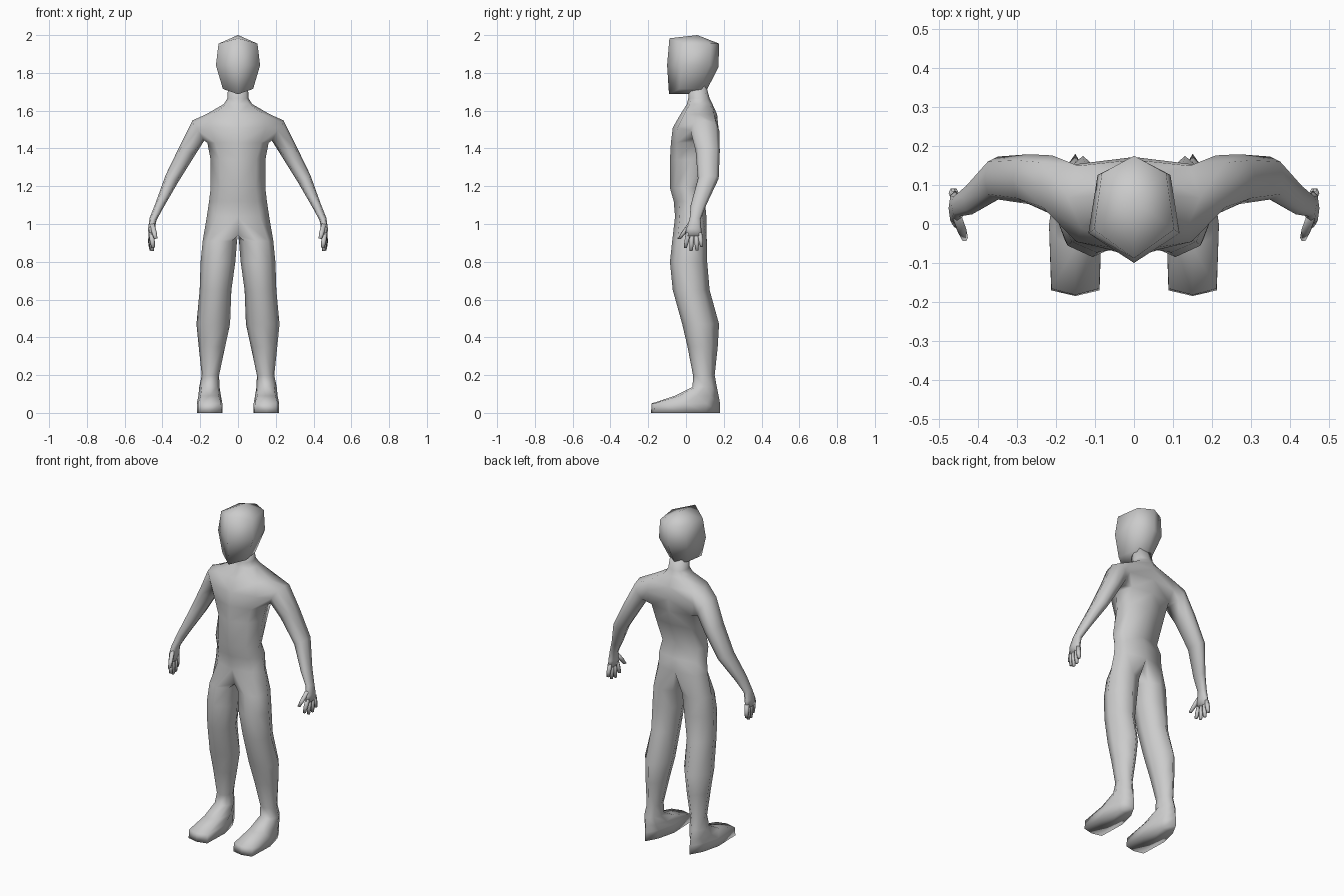
import bpy
import bmesh
from math import cos, sin, pi, copysign
from mathutils import Vector

if "Cube" in bpy.data.objects:
    bpy.data.objects.remove(bpy.data.objects["Cube"], do_unlink=True)

clay = bpy.data.materials.new("clay grey")
clay.use_nodes = True
clay.diffuse_color = (0.6, 0.6, 0.6, 1)
clay.node_tree.nodes["Principled BSDF"].inputs["Base Color"].default_value = (0.6, 0.6, 0.6, 1)


def add_ring(bm, points):
    return [bm.verts.new(p) for p in points]


def bridge(bm, rings, closed=True):
    """Quads between neighbouring rings of equal count."""
    for a, b in zip(rings, rings[1:]):
        n = len(a)
        for i in range(n if closed else n - 1):
            j = (i + 1) % n
            bm.faces.new((a[i], a[j], b[j], b[i]))


def fan(bm, ring, tip):
    """Close a ring with triangles to a point."""
    v = bm.verts.new(tip)
    for i in range(len(ring)):
        bm.faces.new((ring[i], ring[(i + 1) % len(ring)], v))


def finish(name, bm, mirror=False):
    """Turn the bmesh into a smooth grey object, optionally welded to its mirror image."""
    if mirror:
        bmesh.ops.mirror(bm, geom=bm.verts[:] + bm.edges[:] + bm.faces[:],
                         axis="X", merge_dist=0.0005)
        bmesh.ops.remove_doubles(bm, verts=bm.verts[:], dist=0.0005)
    bmesh.ops.recalc_face_normals(bm, faces=bm.faces[:])
    for f in bm.faces:
        f.smooth = True
    mesh = bpy.data.meshes.new(name)
    bm.to_mesh(mesh)
    bm.free()
    mesh.materials.append(clay)
    bpy.context.collection.objects.link(bpy.data.objects.new(name, mesh))


def unit_ring(n=8):
    return [(cos(2 * pi * i / n), sin(2 * pi * i / n)) for i in range(n)]


def level(z, x0, x1, y0, y1, front=0.75, back=0.75):
    """Horizontal eight-sided section; front and back say how far its corners reach out."""
    hx, hy = (x1 - x0) / 2, (y1 - y0) / 2
    unit = [(1, 0), (back, back), (0, 1), (-back, back),
            (-1, 0), (-front, -front), (0, -1), (front, -front)]
    return [(x0 + hx + u * hx, y0 + hy + v * hy, z) for u, v in unit]


def tube(path, n=8):
    """Sections square to a path; rows are x, y, z, thickness, depth along y."""
    pts = [Vector(r[:3]) for r in path]
    soft = lambda v: copysign(abs(v) ** 0.8, v)
    out = []
    for i, (p, row) in enumerate(zip(pts, path)):
        t = pts[min(i + 1, len(pts) - 1)] - pts[max(i - 1, 0)]
        side = t.cross(Vector((0, 1, 0))).normalized()
        out.append([p + side * soft(u) * row[3] + Vector((0, soft(v) * row[4], 0))
                    for u, v in unit_ring(n)])
    return out


# Head: six-sided, with a ridge down the face; rows are
# side z, front z, back z, half width, front y, back y
def head_ring(zs, zf, zb, w, yf, yb):
    d = yb - yf
    half = [(w, yf + 0.28 * d, zs), (w * 0.8, yb - 0.17 * d, zs)]
    left = [(-x, y, z) for x, y, z in reversed(half)]
    return [(0, yf, zf)] + half + [(0, yb, zb)] + left


bm = bmesh.new()
skull = [add_ring(bm, head_ring(*r)) for r in (
    (1.715, 1.687, 1.70, 0.08, -0.09, 0.105),
    (1.84, 1.84, 1.83, 0.117, -0.10, 0.172),
    (1.955, 1.983, 1.955, 0.103, -0.088, 0.175))]
bridge(bm, skull)
fan(bm, skull[0], (0, 0.01, 1.687))
fan(bm, skull[-1], (0, 0.06, 2.0))
finish("head", bm)

# Body: half of the trunk from front centre line round to back centre line
# rows are z, half width, front y, back y, front corner, back corner
bm = bmesh.new()
trunk = []
for z, w, y0, y1, front, back in (
        (1.04, 0.165, -0.058, 0.108, 0.7, 0.75),
        (1.12, 0.153, -0.065, 0.10, 0.67, 0.8),
        (1.19, 0.145, -0.085, 0.07, 0.65, 0.82),
        (1.34, 0.145, -0.085, 0.14, 0.67, 0.82),
        (1.43, 0.162, -0.08, 0.162, 0.75, 0.82),
        (1.51, 0.185, -0.07, 0.172, 0.8, 0.84),
        (1.58, 0.17, -0.03, 0.165, 0.8, 0.84),
        (1.635, 0.075, 0.005, 0.14, 0.78, 0.78),
        (1.665, 0.056, 0.012, 0.125, 0.75, 0.75),
        (1.74, 0.052, 0.015, 0.105, 0.75, 0.75)):
    ring = level(z, -w, w, y0, y1, front, back)
    trunk.append(add_ring(bm, ring[6:] + ring[:3]))
FRONT, FRONT_CORNER, SIDE, BACK_CORNER, BACK = range(5)
bridge(bm, trunk, closed=False)

# Arm grows out of a socket opened in the trunk side
low, mid, high = trunk[4:7]
bmesh.ops.delete(bm, geom=[mid[SIDE]], context="VERTS")
socket = [high[SIDE], high[BACK_CORNER], mid[BACK_CORNER], low[BACK_CORNER],
          low[SIDE], low[FRONT_CORNER], mid[FRONT_CORNER], high[FRONT_CORNER]]
arm = [add_ring(bm, s) for s in tube((
    (0.0, 0.09, 1.54, 0.06, 0.07),
    (0.21, 0.10, 1.495, 0.062, 0.076),
    (0.27, 0.115, 1.385, 0.047, 0.064),
    (0.35, 0.118, 1.24, 0.038, 0.055),
    (0.415, 0.066, 1.10, 0.024, 0.041),
    (0.45, 0.048, 1.025, 0.019, 0.029),
    (0.458, 0.04, 0.975, 0.018, 0.041),
    (0.46, 0.043, 0.935, 0.014, 0.045)))[1:]]
bridge(bm, [socket] + arm)
bm.faces.new(arm[-1])

# Leg and foot grow out of the hip, closed below by the crotch
hip = trunk[0]
crotch = add_ring(bm, ((0, 0.075, 0.985), (0, 0.02, 0.95), (0, -0.035, 0.94)))
hip_ring = [hip[SIDE], hip[BACK_CORNER], hip[BACK]] + crotch + [hip[FRONT], hip[FRONT_CORNER]]
leg = [add_ring(bm, level(*r)) for r in (
    (0.91, 0.005, 0.187, -0.073, 0.11, 0.7, 0.7),
    (0.8, 0.014, 0.198, -0.085, 0.112, 0.7, 0.68),
    (0.65, 0.035, 0.203, -0.07, 0.125, 0.7, 0.62),
    (0.47, 0.042, 0.22, -0.02, 0.175, 0.72, 0.55),
    (0.35, 0.068, 0.208, 0.008, 0.168, 0.72, 0.57),
    (0.2, 0.10, 0.192, 0.037, 0.152, 0.72, 0.6),
    (0.138, 0.098, 0.205, 0.035, 0.163, 0.75, 0.6),
    (0.09, 0.09, 0.21, -0.06, 0.173, 0.8, 0.62),
    (0.05, 0.083, 0.218, -0.182, 0.18, 0.91, 0.6),
    (0.0, 0.083, 0.218, -0.185, 0.18, 0.92, 0.6))]
bridge(bm, [hip_ring] + leg)
bm.faces.new(leg[-1])
bm.faces.new(trunk[-1] + [bm.verts.new((0, 0.06, 1.74))])
finish("body", bm, mirror=True)

# Fingers and thumb
for name, root, tip in (
        ("thumbs", (0.455, 0.02, 1.0), (0.435, -0.035, 0.922)),
        ("index_fingers", (0.46, 0.012, 0.955), (0.449, -0.003, 0.875)),
        ("middle_fingers", (0.46, 0.033, 0.955), (0.455, 0.027, 0.857)),
        ("ring_fingers", (0.46, 0.055, 0.955), (0.46, 0.058, 0.86)),
        ("little_fingers", (0.46, 0.073, 0.955), (0.465, 0.083, 0.88))):
    a, b = Vector(root), Vector(tip)
    rows = [(*a.lerp(b, t), r, r) for t, r in ((0, 0.013), (0.6, 0.013), (1, 0.009))]
    bm = bmesh.new()
    finger = [add_ring(bm, s) for s in tube(rows, 6)]
    bridge(bm, finger)
    bm.faces.new(finger[0])
    bm.faces.new(finger[-1])
    finish(name, bm, mirror=True)
